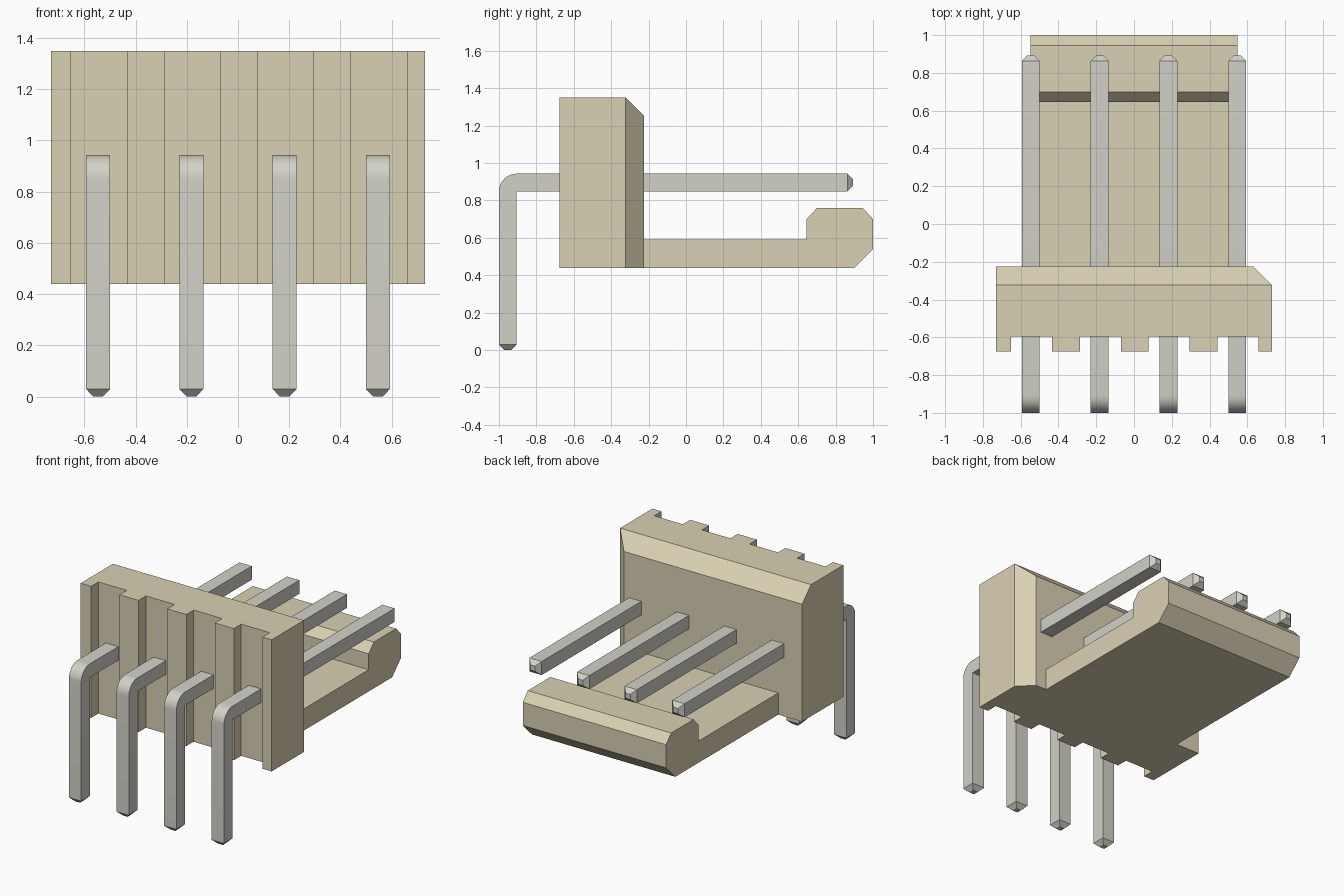
import bpy
import bmesh
import math
from mathutils import Vector

cube = bpy.data.objects.get("Cube")
if cube:
    bpy.data.objects.remove(cube)


def material(name, rgb):
    mat = bpy.data.materials.new(name)
    mat.use_nodes = True
    mat.diffuse_color = (*rgb, 1)
    mat.node_tree.nodes["Principled BSDF"].inputs["Base Color"].default_value = (*rgb, 1)
    return mat


BEIGE = material("beige_plastic", (0.70, 0.638, 0.451))
METAL = material("pin_metal", (0.645, 0.638, 0.572))


def prism(points, sweep):
    """Sweep a closed 3D outline along a vector."""
    bm = bmesh.new()
    face = bm.faces.new([bm.verts.new(p) for p in points])
    result = bmesh.ops.extrude_face_region(bm, geom=[face])
    verts = [v for v in result["geom"] if isinstance(v, bmesh.types.BMVert)]
    bmesh.ops.translate(bm, verts=verts, vec=sweep)
    bmesh.ops.recalc_face_normals(bm, faces=bm.faces)
    return bm


def finish(bm, name, mat):
    mesh = bpy.data.meshes.new(name)
    bm.to_mesh(mesh)
    bm.free()
    mesh.materials.append(mat)
    obj = bpy.data.objects.new(name, mesh)
    bpy.context.collection.objects.link(obj)
    return obj


PITCH = 0.364
COLUMNS = [(i - 1.5) * PITCH for i in range(4)]
BOTTOM, TOP = 0.44, 1.35
FRONT, BACK, CHAMFER = -0.675, -0.225, 0.098
HALF = 0.73

# Housing wall: plan outline with a groove behind each pin and one cut corner
plan = [(-HALF, FRONT)]
for x in COLUMNS:
    left, right = x - 0.105, x + 0.113
    plan += [(left, FRONT), (left, FRONT + 0.08),
             (right, FRONT + 0.08), (right, FRONT)]
plan += [(HALF, FRONT), (HALF, BACK - CHAMFER),
         (HALF - CHAMFER, BACK), (-HALF, BACK)]
wall = prism([(x, y, BOTTOM) for x, y in plan], (0, 0, TOP - BOTTOM))

# Bevel along the top back edge: slice and cap
cut = bmesh.ops.bisect_plane(
    wall, geom=wall.verts[:] + wall.edges[:] + wall.faces[:],
    plane_co=(0, BACK, TOP - CHAMFER), plane_no=(0, 1, 1), clear_outer=True)
rim = [e for e in cut["geom_cut"] if isinstance(e, bmesh.types.BMEdge)]
bmesh.ops.contextual_create(wall, geom=rim)
bmesh.ops.recalc_face_normals(wall, faces=wall.faces)
finish(wall, "housing_wall", BEIGE)

# Locking tongue with a raised, chamfered lip
side = [(BACK - 0.02, BOTTOM), (0.90, BOTTOM), (1, 0.54), (1, 0.70),
        (0.945, 0.76), (0.70, 0.76), (0.645, 0.70), (0.645, 0.59),
        (BACK - 0.02, 0.59)]
finish(prism([(-0.548, y, z) for y, z in side], (1.096, 0, 0)),
       "locking_tongue", BEIGE)

# Right-angle pins: rounded outer bend, sharp inner corner, tapered tips
W, TIP = 0.094, 0.03
INNER_Y, INNER_Z = -1 + W, 0.849
SEGMENTS = 10


def make_pin(x, name):
    outline = [(INNER_Y, TIP), (INNER_Y, INNER_Z), (0.863, INNER_Z),
               (0.863, INNER_Z + W)]
    for i in range(SEGMENTS + 1):
        a = math.pi / 2 * (1 + i / SEGMENTS)
        outline.append((INNER_Y + W * math.cos(a), INNER_Z + W * math.sin(a)))
    outline.append((-1, TIP))
    bm = prism([(x - W / 2, y, z) for y, z in outline], (W, 0, 0))
    for direction in (Vector((0, 0, -1)), Vector((0, 1, 0))):
        end = max((f for f in bm.faces if f.normal.dot(direction) > 0.99),
                  key=lambda f: f.calc_center_median().dot(direction))
        center = end.calc_center_median()
        tip = bmesh.ops.extrude_discrete_faces(bm, faces=[end])["faces"][0]
        for v in tip.verts:
            v.co = center + (v.co - center) * 0.38 + direction * TIP
    bmesh.ops.recalc_face_normals(bm, faces=bm.faces)
    pin = finish(bm, name, METAL)
    bpy.ops.object.select_all(action="DESELECT")
    pin.select_set(True)
    bpy.context.view_layer.objects.active = pin
    bpy.ops.object.shade_smooth_by_angle(angle=math.radians(20))


for number, x in enumerate(COLUMNS, 1):
    make_pin(x, f"pin_{number}")
